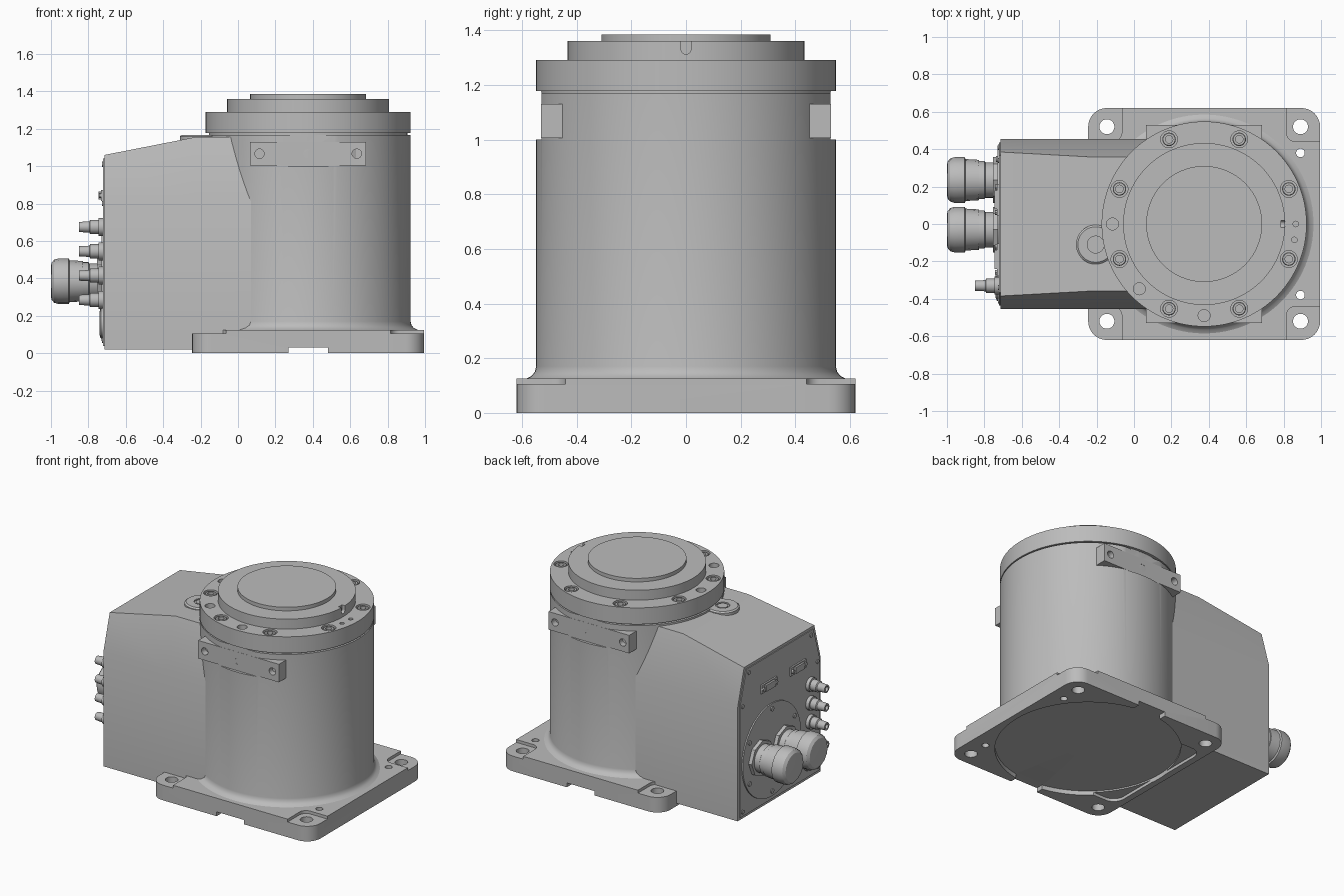
import bpy, bmesh, math
from mathutils import Matrix, Vector

cube = bpy.data.objects.get("Cube")
if cube:
    bpy.data.objects.remove(cube, do_unlink=True)

grey = bpy.data.materials.new("machine_grey")
grey.use_nodes = True
COLOUR = (0.5, 0.5, 0.5, 1)
grey.diffuse_color = COLOUR
for node in grey.node_tree.nodes:
    if node.type == 'BSDF_PRINCIPLED':
        node.inputs["Base Color"].default_value = COLOUR

CX = 0.375                                         # column axis
BACK = Matrix.Rotation(-math.pi / 2, 4, 'Y')       # local z -> -x
SIDE = Matrix.Rotation(math.pi / 2, 4, 'X')        # local z -> -y
UP = Matrix.Identity(4)


def finish(name, bm, loc=(0, 0, 0), rot=UP):
    bmesh.ops.transform(bm, matrix=Matrix.Translation(loc) @ rot, verts=bm.verts)
    bmesh.ops.recalc_face_normals(bm, faces=bm.faces)
    mesh = bpy.data.meshes.new(name)
    bm.to_mesh(mesh)
    bm.free()
    mesh.materials.append(grey)
    obj = bpy.data.objects.new(name, mesh)
    bpy.context.collection.objects.link(obj)
    return obj


def lathe(name, profile, loc, rot=UP, sides=32):
    """Revolve (radius, height) points round the local z axis."""
    bm = bmesh.new()
    vs = [bm.verts.new((r, 0, h)) for r, h in profile]
    es = [bm.edges.new(pair) for pair in zip(vs, vs[1:])]
    bmesh.ops.spin(bm, geom=vs + es, cent=(0, 0, 0), axis=(0, 0, 1),
                   angle=math.tau, steps=sides)
    bmesh.ops.remove_doubles(bm, verts=bm.verts, dist=1e-5)
    return finish(name, bm, loc, rot)


def rod(name, r, h, loc, rot=UP, sides=32):
    return lathe(name, [(0, 0), (r, 0), (r, h), (0, h)], loc, rot, sides)


def box(name, lo, hi, radius=0):
    """Box between two corners, vertical edges optionally rounded."""
    lo, hi = Vector(lo), Vector(hi)
    bm = bmesh.new()
    bmesh.ops.create_cube(bm, size=1)
    bmesh.ops.scale(bm, vec=hi - lo, verts=bm.verts)
    if radius:
        upright = [e for e in bm.edges
                   if abs(e.verts[0].co.z - e.verts[1].co.z) > 1e-4]
        bmesh.ops.bevel(bm, geom=upright, offset=radius, segments=8,
                        profile=0.5, affect='EDGES')
    return finish(name, bm, (lo + hi) / 2)


def cut(target, *cutters):
    bpy.context.view_layer.objects.active = target
    for c in cutters:
        mod = target.modifiers.new("cut", 'BOOLEAN')
        mod.operation, mod.solver, mod.object = 'DIFFERENCE', 'EXACT', c
        bpy.ops.object.modifier_apply(modifier=mod.name)
        bpy.data.objects.remove(c, do_unlink=True)


# Base plate: corner pockets, mounting holes, dowel holes, underside recess
base = box("base_plate", (-0.245, -0.62, 0), (0.995, 0.62, 0.125), 0.1)
for s in (-1, 1):
    for x, lo, hi in ((-0.145, -0.5, -0.065), (0.89, 0.815, 1.2)):
        y0, y1 = sorted((s * 0.44, s * 0.9))
        cut(base, box("pocket", (lo, y0, 0.105), (hi, y1, 0.3), 0.05),
            rod("hole", 0.04, 0.4, (x, s * 0.52, -0.1)))
    cut(base, rod("dowel_hole", 0.023, 0.4, (0.89, s * 0.38, -0.1)),
        box("notch", (0.27, s * 0.65 - 0.12, -0.1), (0.48, s * 0.65 + 0.12, 0.03)))
cut(base, rod("recess", 0.58, 0.13, (CX, 0, -0.1), sides=96),
    box("recess_end", (-0.2, -0.42, -0.1), (0.2, 0.42, 0.029), 0.08))

# Column with foot fillet, neck groove and two flats
column = lathe("column", [(0, 0.1), (0.59, 0.1), (0.585, 0.125), (0.565, 0.135),
                          (0.553, 0.15), (0.548, 0.17), (0.548, 1.168),
                          (0.53, 1.168), (0.53, 1.185), (0, 1.185)],
               (CX, 0, 0), sides=128)
for s in (-1, 1):
    cut(column, box("flat", (0, s * 0.629 - 0.1, 1.0), (0.8, s * 0.629 + 0.1, 1.175)))

# Side mounting blocks with three tapped holes
for s, side in ((-1, "front"), (1, "back")):
    y0, y1 = sorted((s * 0.44, s * 0.53))
    block = box(side + "_mounting_block", (0.065, y0, 1.005), (0.685, y1, 1.13))
    for x in (0.115, CX, 0.635):
        cut(block, rod("hole", 0.025, 0.1, (x, s * 0.535 + 0.05, 1.067), SIDE, 24))

# Turning flange: bolts in counterbores, locating holes
flange = rod("flange", 0.548, 0.114, (CX, 0, 1.177), sides=128)


def on_flange(deg, r=0.49, z=1.2):
    a = math.radians(deg)
    return (CX + r * math.cos(a), r * math.sin(a), z)


for k in range(8):
    deg = 22.5 + 45 * k
    cut(flange, rod("counterbore", 0.045, 0.3, on_flange(deg, z=1.25)))
    lathe("flange_bolt", [(0, 0), (0.036, 0), (0.036, 0.035), (0.032, 0.039),
                          (0.02, 0.039), (0.02, 0.015), (0, 0.015)],
          on_flange(deg, z=1.248), sides=24)
for deg in (180, 225, 270):
    cut(flange, rod("hole", 0.032, 0.3, on_flange(deg)))
for deg in (0, -10):
    cut(flange, rod("pin_hole", 0.015, 0.3, on_flange(deg), sides=16))

# Output ring with zero mark, and centre disc
ring = rod("output_ring", 0.433, 0.075, (CX, 0, 1.285), sides=128)
cut(ring, box("mark", (0.785, -0.018, 1.33), (0.9, 0.018, 1.4)),
    rod("mark_end", 0.018, 0.115, (0.9, 0, 1.33), BACK, 24))
rod("centre_disc", 0.31, 0.03, (CX, 0, 1.355), sides=96)


# Connector housing: hipped section, rear end lower
def section(bm, x, top, inset=0.0):
    half = 0.455 - (top - 0.81) * 0.28 - inset
    pts = [(0.455 - inset, 0.02 + inset), (0.455 - inset, 0.81), (half, top - inset)]
    pts += [(-y, z) for y, z in reversed(pts)]
    return [bm.verts.new((x, y, z)) for y, z in pts]


def loft(name, stations):
    bm = bmesh.new()
    loops = [section(bm, *st) for st in stations]
    for a, b in zip(loops, loops[1:]):
        for i in range(6):
            j = (i + 1) % 6
            bm.faces.new((a[i], a[j], b[j], b[i]))
    bm.faces.new(loops[0])
    bm.faces.new(loops[-1])
    return finish(name, bm)


housing = loft("connector_housing", [(-0.715, 1.06), (-0.23, 1.155), (0.2, 1.156)])
cut(housing, rod("clear_underside", 0.58, 0.13, (CX, 0, -0.1), sides=96))
loft("end_plate", [(-0.721, 1.06, 0.018), (-0.71, 1.06, 0.018)])
for y, z in ((0.41, 0.07), (-0.41, 0.07), (0.41, 0.8), (-0.41, 0.8), (0.34, 1.01), (-0.34, 1.01)):
    rod("end_plate_screw", 0.014, 0.012, (-0.715, y, z), BACK, 16)

# Lifting boss on the housing roof
lathe("roof_boss", [(0, 0), (0.105, 0), (0.105, 0.06), (0.095, 0.068), (0.045, 0.068),
                    (0.045, 0.058), (0, 0.058)], (-0.205, -0.11, 1.1), sides=48)
rod("roof_boss_screw", 0.034, 0.066, (-0.205, -0.11, 1.1), sides=24)

# Round cable plate with screws and two cable glands
rod("cable_plate", 0.32, 0.015, (-0.715, 0.1, 0.385), BACK, 64)
for k in range(6):
    a = math.tau * (k + 0.5) / 6
    rod("cable_plate_screw", 0.016, 0.022,
        (-0.715, 0.1 + 0.285 * math.cos(a), 0.385 + 0.285 * math.sin(a)), BACK, 16)
for y in (-0.03, 0.235):
    spot = (-0.715, y, 0.385)
    rod("gland_nut", 0.122, 0.04, spot, BACK, 8)
    lathe("gland_body", [(0.095, 0), (0.095, 0.08), (0.102, 0.085), (0.102, 0.12),
                         (0.085, 0.125)], spot, BACK)
    lathe("gland_cap", [(0, 0.115), (0.108, 0.115), (0.112, 0.185), (0.122, 0.19),
                        (0.122, 0.245), (0.115, 0.268), (0.098, 0.282), (0.08, 0.285),
                        (0, 0.285)], spot, BACK, 16)

# Column of small air fittings
for z in (0.285, 0.415, 0.545, 0.675):
    lathe("air_fitting", [(0, 0), (0.048, 0), (0.048, 0.03), (0.038, 0.032),
                          (0.038, 0.075), (0.03, 0.08), (0.027, 0.135), (0.016, 0.135),
                          (0.016, 0.1), (0, 0.1)], (-0.715, -0.33, z), BACK, 24)
lathe("round_cover", [(0, 0), (0.085, 0), (0.08, 0.018), (0.06, 0.026), (0, 0.026)],
      (-0.715, -0.33, 0.16), BACK)

# Two data sockets with side screws
for y in (0.13, -0.19):
    box("socket_flange", (-0.732, y - 0.085, 0.815), (-0.71, y + 0.085, 0.873))
    box("socket_shell", (-0.745, y - 0.05, 0.822), (-0.72, y + 0.05, 0.866))
    for s in (-1, 1):
        rod("socket_screw", 0.013, 0.028, (-0.715, y + s * 0.068, 0.844), BACK, 12)

# Smooth shading that keeps the edges sharp
bpy.ops.object.select_all(action='DESELECT')
for obj in bpy.context.collection.objects:
    if obj.type == 'MESH' and grey.name in obj.data.materials:
        obj.select_set(True)
        bpy.context.view_layer.objects.active = obj
bpy.ops.object.shade_smooth_by_angle(angle=math.radians(30))
